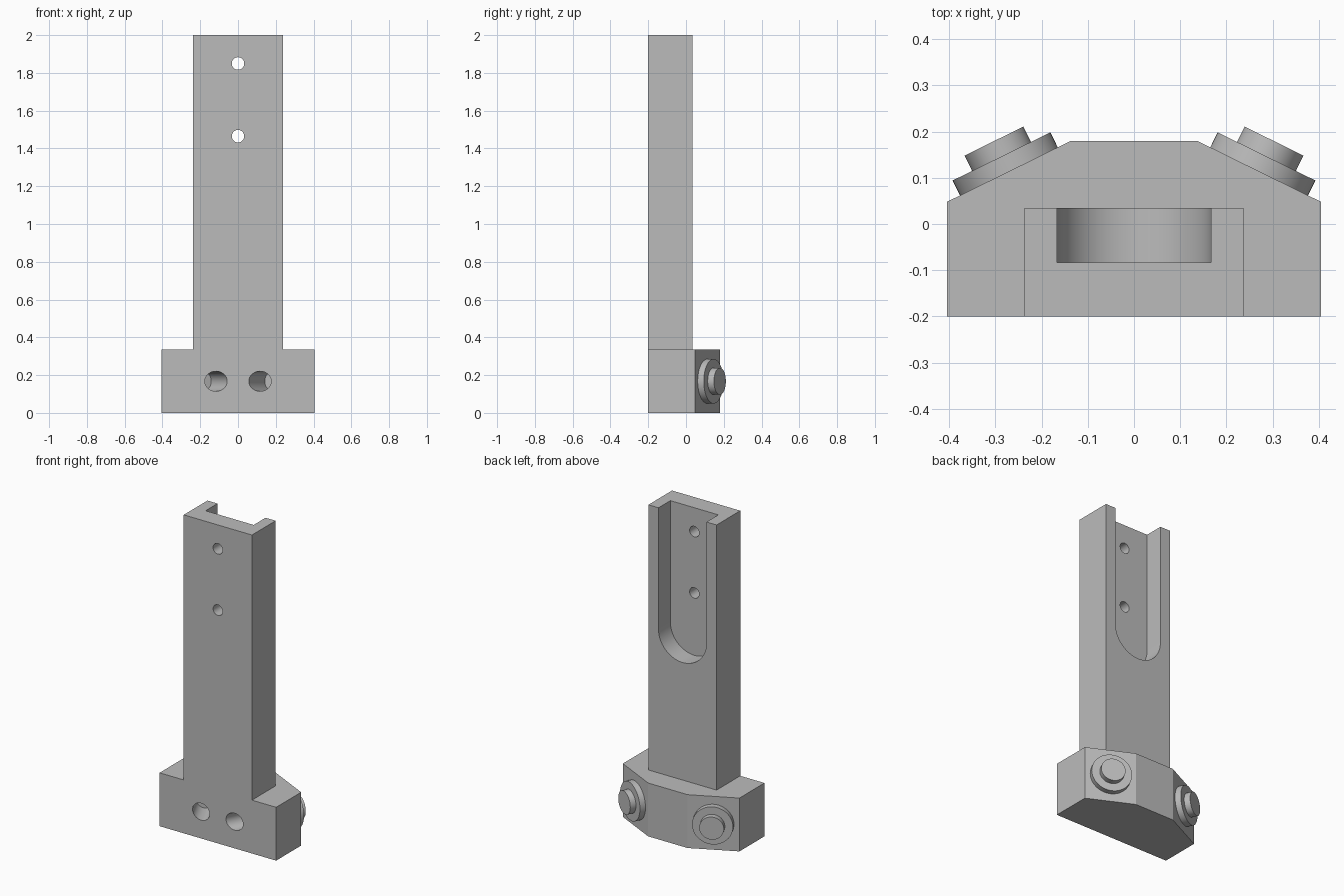
import bpy, bmesh, math
from mathutils import Vector, Matrix

cube = bpy.data.objects.get("Cube")
if cube:
    bpy.data.objects.remove(cube, do_unlink=True)

GREY = (0.5, 0.5, 0.5, 1)
mat = bpy.data.materials.new("plain grey")
mat.use_nodes = True
mat.diffuse_color = GREY
for node in mat.node_tree.nodes:
    if node.type == 'BSDF_PRINCIPLED':
        node.inputs["Base Color"].default_value = GREY


def finish(name, bm):
    bmesh.ops.recalc_face_normals(bm, faces=bm.faces)
    mesh = bpy.data.meshes.new(name)
    bm.to_mesh(mesh)
    bm.free()
    mesh.materials.append(mat)
    obj = bpy.data.objects.new(name, mesh)
    bpy.context.collection.objects.link(obj)
    return obj


def prism(name, points, along):
    bm = bmesh.new()
    face = bm.faces.new([bm.verts.new(p) for p in points])
    side = bmesh.ops.extrude_face_region(bm, geom=[face], use_keep_orig=True)
    verts = [v for v in side["geom"] if isinstance(v, bmesh.types.BMVert)]
    bmesh.ops.translate(bm, verts=verts, vec=along)
    return finish(name, bm)


def cylinder(name, start, end, radius):
    start, end = Vector(start), Vector(end)
    axis = end - start
    turn = axis.to_track_quat('Z', 'Y').to_matrix().to_4x4()
    bm = bmesh.new()
    bmesh.ops.create_cone(bm, cap_ends=True, segments=64, radius1=radius,
                          radius2=radius, depth=axis.length,
                          matrix=Matrix.Translation((start + end) / 2) @ turn)
    return finish(name, bm)


def activate(obj):
    bpy.ops.object.select_all(action='DESELECT')
    obj.select_set(True)
    bpy.context.view_layer.objects.active = obj


def combine(target, tool, operation):
    activate(target)
    mod = target.modifiers.new("combine", 'BOOLEAN')
    mod.object, mod.operation, mod.solver = tool, operation, 'EXACT'
    bpy.ops.object.modifier_apply(modifier=mod.name)
    bpy.data.objects.remove(tool, do_unlink=True)


# Foot block with two angled back corners
FRONT, BACK, FOOT_TOP = -0.2, 0.18, 0.335
half = [(0.405, FRONT), (0.405, 0.048), (0.137, BACK)]
outline = half + [(-x, y) for x, y in reversed(half)]
body = prism("bracket_body", [(x, y, 0) for x, y in outline], (0, 0, FOOT_TOP))

# Upright post merged into the foot
W, POST_BACK = 0.237, 0.035
post = prism("post", [(-W, FRONT, 0.1), (W, FRONT, 0.1),
                      (W, POST_BACK, 0.1), (-W, POST_BACK, 0.1)], (0, 0, 1.9))
combine(body, post, 'UNION')
tidy = body.modifiers.new("merge_flat_faces", 'DECIMATE')
tidy.decimate_type = 'DISSOLVE'
tidy.angle_limit = math.radians(1)
bpy.ops.object.modifier_apply(modifier=tidy.name)

# Round-ended channel in the back of the post, open at the top
R, ARC_Z, FLOOR = 0.167, 1.24, -0.083
arc = [math.pi + math.pi * i / 40 for i in range(41)]
slot = [(R * math.cos(a), FLOOR, ARC_Z + R * math.sin(a)) for a in arc]
slot += [(R, FLOOR, 2.2), (-R, FLOOR, 2.2)]
combine(body, prism("slot", slot, (0, 0.3, 0)), 'DIFFERENCE')

# Screw holes through the channel floor
for z in (1.465, 1.85):
    combine(body, cylinder("hole", (0, -0.4, z), (0, 0.2, z), 0.033), 'DIFFERENCE')

# Angled blind bores and stepped round bosses on the slanted faces
for s, side in ((1, "left"), (-1, "right")):
    axis = Vector((0.442 * s, 0.897, 0)).normalized()
    seat = Vector((0.271 * s, 0.114, FOOT_TOP / 2))
    bore = cylinder("bore", seat - axis * 0.6, seat - axis * 0.185, 0.053)
    combine(body, bore, 'DIFFERENCE')
    flange = cylinder(side + "_flange", seat - axis * 0.01, seat + axis * 0.036, 0.118)
    boss = cylinder(side + "_boss", seat + axis * 0.03, seat + axis * 0.073, 0.071)
    for part in (flange, boss):
        activate(part)
        bpy.ops.object.shade_smooth_by_angle(angle=math.radians(30))

activate(body)
bpy.ops.object.shade_smooth_by_angle(angle=math.radians(20))
